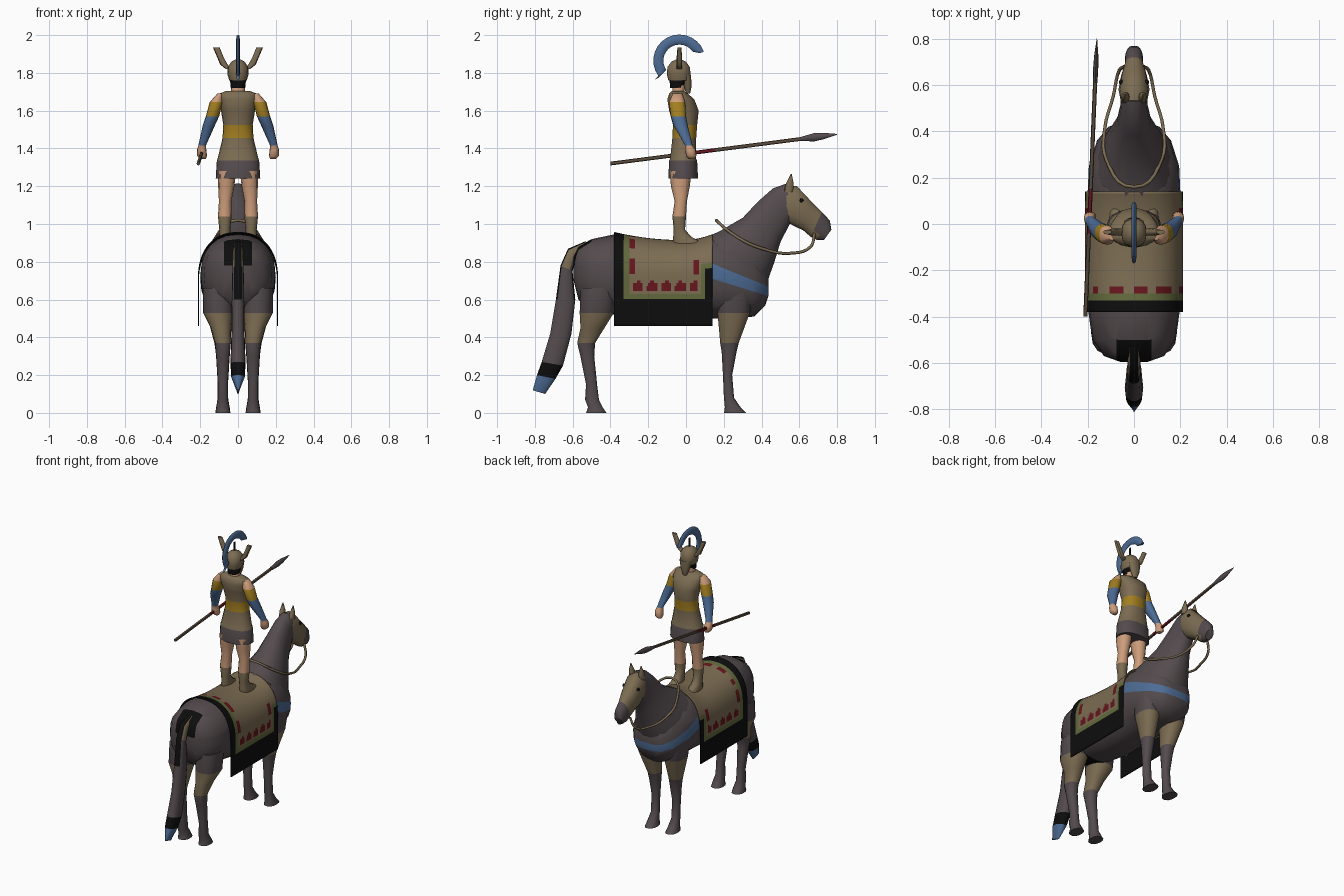
import bpy, bmesh
from math import sin, cos, pi, radians, copysign
from mathutils import Vector

default = bpy.data.objects.get("Cube")
if default:
    bpy.data.objects.remove(default)

# Palette
PALETTE = {
    "dark coat": (0.088, 0.070, 0.074),
    "tan leather": (0.200, 0.150, 0.085),
    "black trim": (0.004, 0.004, 0.004),
    "blue cloth": (0.075, 0.150, 0.300),
    "mustard cloth": (0.360, 0.210, 0.015),
    "skin": (0.620, 0.340, 0.200),
    "dark red": (0.130, 0.008, 0.012),
    "olive border": (0.120, 0.140, 0.045),
    "brown wood": (0.100, 0.070, 0.045),
}
MATERIALS = {}
for label, rgb in PALETTE.items():
    material = bpy.data.materials.new(label)
    material.use_nodes = True
    material.diffuse_color = (*rgb, 1)
    shader = material.node_tree.nodes["Principled BSDF"]
    shader.inputs["Base Color"].default_value = (*rgb, 1)
    shader.inputs["Roughness"].default_value = 0.9
    MATERIALS[label] = material


def finish(name, bm, paint, smooth=True):
    """Turn a bmesh into an object and colour its faces with a label or a rule."""
    rule = paint if callable(paint) else lambda centre: paint
    mesh = bpy.data.meshes.new(name)
    slots = []
    for face in bm.faces:
        label = rule(face.calc_center_median())
        if label not in slots:
            slots.append(label)
            mesh.materials.append(MATERIALS[label])
        face.material_index = slots.index(label)
    bm.to_mesh(mesh)
    bm.free()
    obj = bpy.data.objects.new(name, mesh)
    bpy.context.collection.objects.link(obj)
    if smooth:
        bpy.ops.object.select_all(action="DESELECT")
        obj.select_set(True)
        bpy.context.view_layer.objects.active = obj
        bpy.ops.object.shade_smooth_by_angle(angle=radians(50))
    return obj


def loft(name, rings, paint, side=1, sides=14, cuts=(), power=0.88):
    """Skin rounded rings; each ring is two (y, z) profile points, x centre, half width."""
    bm = bmesh.new()
    loops = []
    for ya, za, yb, zb, x, half in rings:
        loop = []
        for i in range(sides):
            a = 2 * pi * i / sides
            across = copysign(abs(cos(a)) ** power, cos(a))
            along = copysign(abs(sin(a)) ** power, sin(a))
            y = (ya + yb) / 2 + along * (ya - yb) / 2
            z = (za + zb) / 2 + along * (za - zb) / 2
            loop.append(bm.verts.new((side * x + across * half, y, z)))
        loops.append(loop)
    for low, high in zip(loops, loops[1:]):
        for i in range(sides):
            j = (i + 1) % sides
            bm.faces.new((low[i], low[j], high[j], high[i]))
    bm.faces.new(loops[0])
    bm.faces.new(loops[-1])
    for point, normal in cuts:
        bmesh.ops.bisect_plane(bm, geom=bm.verts[:] + bm.edges[:] + bm.faces[:],
                               plane_co=point, plane_no=normal)
    bmesh.ops.recalc_face_normals(bm, faces=bm.faces[:])
    return finish(name, bm, paint)


def upright(rows):
    """Rings standing across the body: y, top, bottom, half width."""
    return [(y, top, y, low, 0, half) for y, top, low, half in rows]


def level(rows):
    """Horizontal rings: z, back, front, x centre, half width."""
    return [(back, z, front, z, x, half) for z, back, front, x, half in rows]


# Horse body with breast strap, tail patch and rump stripe cut into its faces
def strap_top(y):
    return 0.79 - 0.41 * (y - 0.14)


def strap_low(y):
    return 0.71 - 0.31 * (y - 0.14)


def body_paint(c):
    if c.y > 0.14 and strap_low(c.y) < c.z < strap_top(c.y):
        return "blue cloth"
    if c.y < -0.48 and abs(c.x) < 0.075 and c.z > 0.78:
        return "black trim"
    if c.y < -0.38 and c.z < 0.55:
        return "black trim"
    return "dark coat"


body_cuts = [((0, 0.14, strap_top(0.14)), (0, 0.41, 1)), ((0, 0.14, strap_low(0.14)), (0, 0.31, 1)),
             ((0.075, 0, 0), (1, 0, 0)), ((-0.075, 0, 0), (1, 0, 0)),
             ((0, 0, 0.78), (0, 0, 1)), ((0, 0, 0.55), (0, 0, 1))]
loft("horse_body", upright([
    (-0.595, 0.83, 0.70, 0.06), (-0.57, 0.88, 0.60, 0.13), (-0.5, 0.92, 0.54, 0.18),
    (-0.38, 0.945, 0.52, 0.197), (-0.2, 0.925, 0.49, 0.197), (0, 0.9, 0.49, 0.19),
    (0.14, 0.93, 0.5, 0.2), (0.25, 0.92, 0.5, 0.195), (0.36, 0.86, 0.51, 0.16),
    (0.42, 0.78, 0.57, 0.11), (0.437, 0.72, 0.62, 0.06)]), body_paint, sides=24, cuts=body_cuts)

loft("horse_neck", [
    (0.12, 0.94, 0.4, 0.62, 0, 0.17), (0.17, 0.96, 0.435, 0.7, 0, 0.15),
    (0.3, 1.035, 0.47, 0.8, 0, 0.105), (0.38, 1.12, 0.5, 0.9, 0, 0.075),
    (0.46, 1.19, 0.55, 1.0, 0, 0.06), (0.53, 1.215, 0.57, 1.02, 0, 0.055)],
    lambda c: "blue cloth" if c.z < strap_top(c.y) and c.y > 0.3 else "dark coat", sides=18)

# Horse head, ears and eyes
loft("horse_head", [
    (0.51, 1.2, 0.55, 1.0, 0, 0.057), (0.585, 1.205, 0.575, 0.985, 0, 0.067),
    (0.66, 1.125, 0.62, 0.965, 0, 0.056), (0.72, 1.065, 0.66, 0.93, 0, 0.04),
    (0.762, 1.02, 0.69, 0.915, 0, 0.038), (0.77, 0.97, 0.73, 0.915, 0, 0.028)],
    lambda c: "dark coat" if c.y > 0.7 else "tan leather")
for side, word in ((1, "left"), (-1, "right")):
    loft(word + "_horse_ear", level([
        (1.17, 0.515, 0.57, 0.035, 0.018), (1.215, 0.53, 0.57, 0.038, 0.017),
        (1.265, 0.555, 0.56, 0.04, 0.003)]), "tan leather", side, 8)
    loft(word + "_horse_eye", level([
        (1.115, 0.605, 0.615, 0.056, 0.006), (1.125, 0.6, 0.625, 0.056, 0.009),
        (1.135, 0.605, 0.615, 0.056, 0.006)]), "black trim", side, 8)


# Horse legs: tan above the joint, dark coat elsewhere
def leg_paint(c):
    return "tan leather" if 0.36 < c.z < 0.53 else "dark coat"


for side, word in ((1, "left"), (-1, "right")):
    loft(word + "_hind_leg", level([
        (0.66, -0.56, -0.36, 0.1, 0.085), (0.53, -0.565, -0.38, 0.105, 0.08),
        (0.45, -0.56, -0.43, 0.09, 0.055), (0.37, -0.577, -0.48, 0.08, 0.042),
        (0.3, -0.56, -0.485, 0.08, 0.036), (0.15, -0.53, -0.47, 0.08, 0.027),
        (0.07, -0.535, -0.46, 0.08, 0.028), (0.03, -0.52, -0.44, 0.08, 0.036),
        (0, -0.53, -0.42, 0.08, 0.04)]), leg_paint, side)
    loft(word + "_front_leg", level([
        (0.64, 0.15, 0.36, 0.1, 0.08), (0.53, 0.165, 0.34, 0.1, 0.068),
        (0.37, 0.18, 0.28, 0.082, 0.043), (0.32, 0.188, 0.268, 0.08, 0.038),
        (0.2, 0.195, 0.245, 0.08, 0.028), (0.08, 0.2, 0.255, 0.08, 0.028),
        (0.03, 0.205, 0.29, 0.08, 0.035), (0, 0.2, 0.32, 0.08, 0.04)]), leg_paint, side)


# Tail with a tan root and a blue wrapped tip
def tail_paint(c):
    if c.z < 0.2:
        return "blue cloth"
    if c.z < 0.25 or (c.z > 0.6 and abs(c.x) < 0.02):
        return "black trim"
    return "tan leather" if c.z > 0.79 else "dark coat"


loft("tail", [
    (-0.53, 0.91, -0.55, 0.84, 0, 0.025), (-0.625, 0.87, -0.59, 0.79, 0, 0.028),
    (-0.665, 0.78, -0.6, 0.75, 0, 0.03), (-0.69, 0.6, -0.585, 0.6, 0, 0.033),
    (-0.72, 0.42, -0.605, 0.42, 0, 0.035), (-0.765, 0.27, -0.65, 0.25, 0, 0.04),
    (-0.79, 0.2, -0.69, 0.18, 0, 0.036), (-0.812, 0.12, -0.745, 0.1, 0, 0.004)], tail_paint)


# Saddle blanket draped over the back, with border bands and red motifs
def blanket_paint(c):
    y, z = c.y, c.z
    if y < -0.33 or z < 0.6 or (y > 0.1 and z < 0.77):
        return "black trim"
    if y < -0.305 or z < 0.63 or (0.085 < y and z < 0.79):
        return "olive border"
    row = abs((y + 0.29) % 0.075 - 0.037)
    if y < 0.06 and 0.65 < z < 0.7 and row < 0.028 and z < 0.705 - row:
        return "dark red"
    if abs(y + 0.29) < 0.015 and (0.73 < z < 0.82 or (z > 0.85 and sin(c.x * 60) > -0.3)):
        return "dark red"
    if abs(y - 0.05) < 0.015 and 0.73 < z < 0.81:
        return "dark red"
    return "tan leather"


bm = bmesh.new()
columns, rows = 52, 88
grid = []
for i in range(columns + 1):
    y = -0.38 + 0.01 * i
    top = 0.912 + 0.6 * (y + 0.02) ** 2 * (0.55 if y < 0 else 2)
    strip = []
    for j in range(rows + 1):
        t = 2 * j / rows - 1
        bend = min(abs(t) / 0.6, 1) * pi / 2
        drop = max(abs(t) - 0.6, 0) / 0.4
        x = copysign(0.209 * sin(bend) ** 0.88, t)
        z = 0.71 + (top - 0.71) * cos(bend) ** 0.88 - 0.25 * drop
        strip.append(bm.verts.new((x, y, z)))
    grid.append(strip)
for a, b in zip(grid, grid[1:]):
    for j in range(rows):
        bm.faces.new((a[j], b[j], b[j + 1], a[j + 1]))
bmesh.ops.recalc_face_normals(bm, faces=bm.faces[:])
blanket = finish("saddle_blanket", bm, blanket_paint)
shell = blanket.modifiers.new("thickness", "SOLIDIFY")
shell.thickness = 0.006
shell.offset = 0

# Reins looped around the neck
half = [(0.04, 0.68, 0.95), (0.065, 0.66, 0.88), (0.09, 0.55, 0.845),
        (0.125, 0.42, 0.865), (0.12, 0.28, 0.925)]
path = half + [(0, 0.16, 1.02)] + [(-x, y, z) for x, y, z in reversed(half)]
curve = bpy.data.curves.new("reins", "CURVE")
curve.dimensions = "3D"
curve.bevel_depth = 0.008
curve.bevel_resolution = 1
curve.resolution_u = 5
spline = curve.splines.new("BEZIER")
spline.bezier_points.add(len(path) - 1)
for knot, place in zip(spline.bezier_points, path):
    knot.co = place
    knot.handle_left_type = knot.handle_right_type = "AUTO"
curve.materials.append(MATERIALS["tan leather"])
bpy.context.collection.objects.link(bpy.data.objects.new("reins", curve))


# Rider torso: skirt, tunic, belt and cuirass
def torso_paint(c):
    if c.z < 1.335:
        return "dark coat"
    return "mustard cloth" if 1.455 < c.z < 1.525 else "tan leather"


loft("rider_torso", level([
    (1.24, -0.095, 0.065, 0, 0.118), (1.335, -0.09, 0.06, 0, 0.112), (1.345, -0.085, 0.055, 0, 0.108),
    (1.455, -0.073, 0.055, 0, 0.082), (1.525, -0.07, 0.06, 0, 0.078), (1.6, -0.09, 0.068, 0, 0.09),
    (1.66, -0.1, 0.045, 0, 0.105), (1.69, -0.09, 0.01, 0, 0.1), (1.705, -0.075, -0.01, 0, 0.06)]),
    torso_paint, sides=18)


# Rider arms and legs
def arm_paint(c):
    if c.z < 1.415:
        return "skin"
    if c.z > 1.645:
        return "skin"
    return "mustard cloth" if c.z > 1.57 else "blue cloth"


for side, word in ((1, "left"), (-1, "right")):
    loft(word + "_arm", level([
        (1.69, -0.07, -0.02, 0.095, 0.015), (1.645, -0.09, -0.005, 0.115, 0.035),
        (1.57, -0.08, 0.0, 0.135, 0.035), (1.52, -0.065, 0.01, 0.155, 0.032),
        (1.415, -0.005, 0.035, 0.19, 0.02), (1.395, -0.005, 0.05, 0.192, 0.024),
        (1.36, 0.0, 0.055, 0.19, 0.026), (1.345, 0.015, 0.045, 0.185, 0.015)]), arm_paint, side, 12)
    loft(word + "_leg", level([
        (1.28, -0.085, 0.03, 0.058, 0.048), (1.2, -0.08, 0.02, 0.062, 0.043),
        (1.12, -0.06, 0.005, 0.068, 0.033), (1.04, -0.072, 0.0, 0.07, 0.036),
        (0.97, -0.065, -0.005, 0.07, 0.029), (0.93, -0.068, 0.03, 0.07, 0.031),
        (0.905, -0.07, 0.085, 0.072, 0.035), (0.885, -0.065, 0.1, 0.072, 0.035)]),
        lambda c: "skin" if c.z > 1.04 else "tan leather", side, 12)

# Rider neck, hair and helmet
loft("rider_neck", level([(1.67, -0.075, -0.01, 0, 0.04), (1.78, -0.07, 0.0, 0, 0.033)]), "skin")
loft("rider_hair", level([(1.72, -0.085, -0.01, 0, 0.038), (1.79, -0.09, 0.012, 0, 0.045)]), "black trim")
loft("helmet", level([
    (1.76, -0.095, 0.02, 0, 0.047), (1.79, -0.102, 0.026, 0, 0.055), (1.83, -0.1, 0.022, 0, 0.054),
    (1.86, -0.077, 0.0, 0, 0.035), (1.873, -0.05, -0.03, 0, 0.01)]), "tan leather")
loft("helmet_face_guard", level([
    (1.69, 0.0, 0.022, 0, 0.014), (1.73, -0.012, 0.03, 0, 0.03), (1.79, -0.02, 0.027, 0, 0.044)]),
    "tan leather")
loft("crest_post", level([(1.86, -0.045, -0.03, 0, 0.005), (1.93, -0.045, -0.03, 0, 0.005)]),
     "black trim", sides=6)

# Arched helmet crest
crest = []
for step in range(15):
    a = radians(20 + 14 * step)
    inner = 0.085 + 0.03 * (step == 0)
    crest.append((-0.035 + 0.138 * cos(a), 1.865 + 0.138 * sin(a),
                  -0.035 + inner * cos(a), 1.865 + inner * sin(a), 0, 0.01))
crest.append((-0.165, 1.765, -0.145, 1.775, 0, 0.008))
loft("helmet_crest", crest, "blue cloth", sides=8)

# Helmet horns
for side, word in ((1, "left"), (-1, "right")):
    loft(word + "_helmet_horn", level([
        (1.82, -0.05, -0.02, 0.052, 0.012), (1.845, -0.05, -0.02, 0.075, 0.02),
        (1.88, -0.05, -0.02, 0.092, 0.017), (1.935, -0.045, -0.025, 0.115, 0.018)]),
        "tan leather", side, 8)

# Spear with wrapped grip and leaf blade
butt, tip = Vector((-0.21, -0.4, 1.32)), Vector((-0.16, 0.8, 1.475))


def spear_rings(stations):
    rings = []
    for t, wide, tall in stations:
        p = butt.lerp(tip, t)
        rings.append((p.y, p.z + tall, p.y, p.z - tall, p.x, wide))
    return rings


loft("spear_shaft", spear_rings([(t, 0.009, 0.01) for t in (0, 0.3, 0.46, 0.86)]),
     lambda c: "dark red" if -0.04 < c.y < 0.15 else "brown wood", sides=8)
loft("spear_blade", spear_rings([
    (0.84, 0.01, 0.011), (0.9, 0.011, 0.022), (0.94, 0.009, 0.017), (1, 0.001, 0.002)]),
    "dark coat", sides=8)
